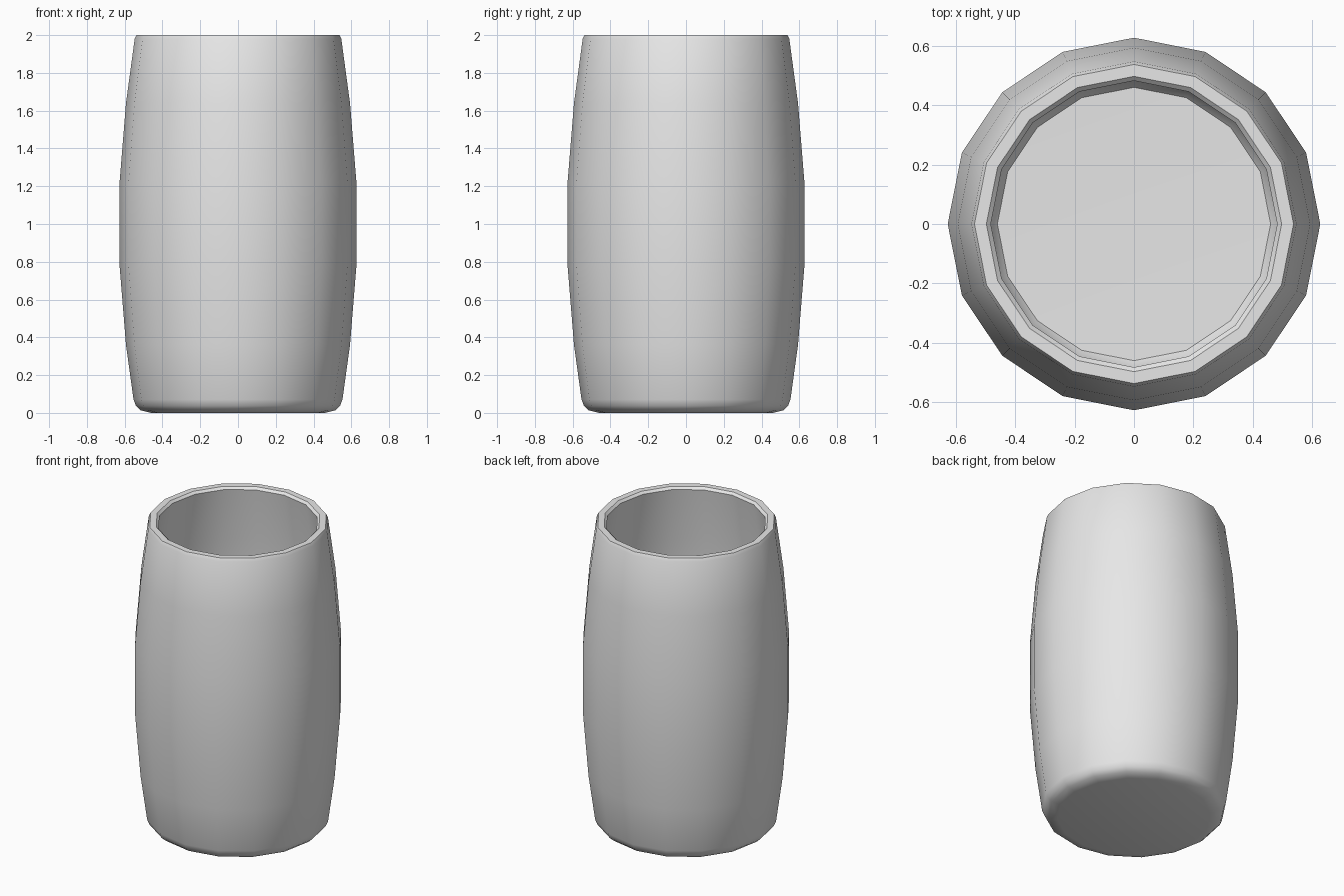
import bpy, bmesh, math

SIDES = 16
WALL = 0.06

cube = bpy.data.objects.get("Cube")
if cube:
    bpy.data.objects.remove(cube, do_unlink=True)

# Plain grey material
grey = bpy.data.materials.new("light_grey")
grey.use_nodes = True
colour = (0.8, 0.8, 0.8, 1.0)
grey.diffuse_color = colour
grey.node_tree.nodes["Principled BSDF"].inputs["Base Color"].default_value = colour

# Bulging stave curve from bottom to top, as (radius, height)
stave = [(0.553, 0.07), (0.593, 0.36), (0.627, 0.78),
         (0.627, 1.22), (0.593, 1.64), (0.547, 1.98)]
foot = [(0, 0), (0.46, 0), (0.515, 0.014), (0.54, 0.037)]
rim = [(0.537, 2.0), (0.497, 2.0), (0.482, 1.985)]
# Inner wall follows the outer one at a constant thickness
inner = [(r - WALL, z) for r, z in reversed(stave[1:-1])]
floor = [(0.49, 0.11), (0.46, 0.07), (0, WALL)]
profile = foot + stave + rim + inner + floor

# Revolve the closed section into an open barrel
bm = bmesh.new()
verts = [bm.verts.new((r, 0, z)) for r, z in profile]
edges = [bm.edges.new(pair) for pair in zip(verts, verts[1:])]
bmesh.ops.spin(bm, geom=verts + edges, cent=(0, 0, 0), axis=(0, 0, 1),
               angle=2 * math.pi, steps=SIDES, use_merge=True)
bmesh.ops.remove_doubles(bm, verts=bm.verts, dist=0.0005)
bmesh.ops.recalc_face_normals(bm, faces=bm.faces)

mesh = bpy.data.meshes.new("barrel_cup")
bm.to_mesh(mesh)
bm.free()
mesh.materials.append(grey)
barrel = bpy.data.objects.new("barrel_cup", mesh)
bpy.context.collection.objects.link(barrel)

# Smooth sides with crisp rim edges
bpy.ops.object.select_all(action='DESELECT')
barrel.select_set(True)
bpy.context.view_layer.objects.active = barrel
bpy.ops.object.shade_smooth_by_angle(angle=math.radians(40))
